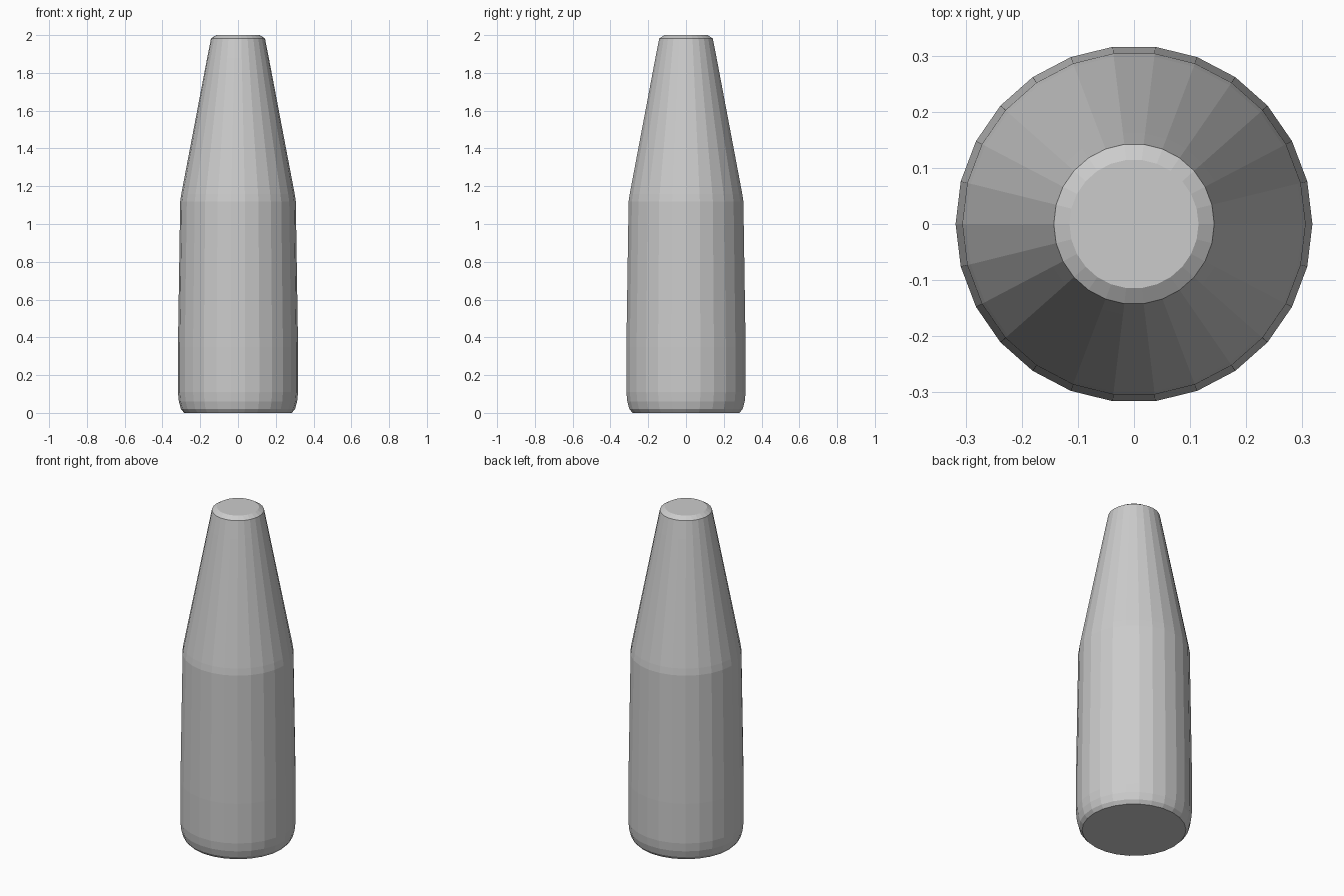
import bpy, bmesh
from math import cos, sin, tau

if "Cube" in bpy.data.objects:
    bpy.data.objects.remove(bpy.data.objects["Cube"])

SIDES = 26

# Bottle outline as (radius, height), base to lip
PROFILE = [(0.285, 0.0), (0.302, 0.02), (0.313, 0.06), (0.318, 0.11), (0.318, 0.35),
           (0.306, 1.12), (0.300, 1.16), (0.163, 1.88), (0.143, 1.982), (0.115, 2.0)]

bm = bmesh.new()
rings = [[bm.verts.new((r * cos(tau * i / SIDES), r * sin(tau * i / SIDES), z))
          for i in range(SIDES)] for r, z in PROFILE]

# Walls between neighbouring rings
for low, high in zip(rings, rings[1:]):
    for i in range(SIDES):
        j = (i + 1) % SIDES
        bm.faces.new((low[i], low[j], high[j], high[i]))

# Flat base and closed top
bm.faces.new(rings[0][::-1])
bm.faces.new(rings[-1])

mesh = bpy.data.meshes.new("bottle")
bm.to_mesh(mesh)
bm.free()
bottle = bpy.data.objects.new("bottle", mesh)
bpy.context.collection.objects.link(bottle)
